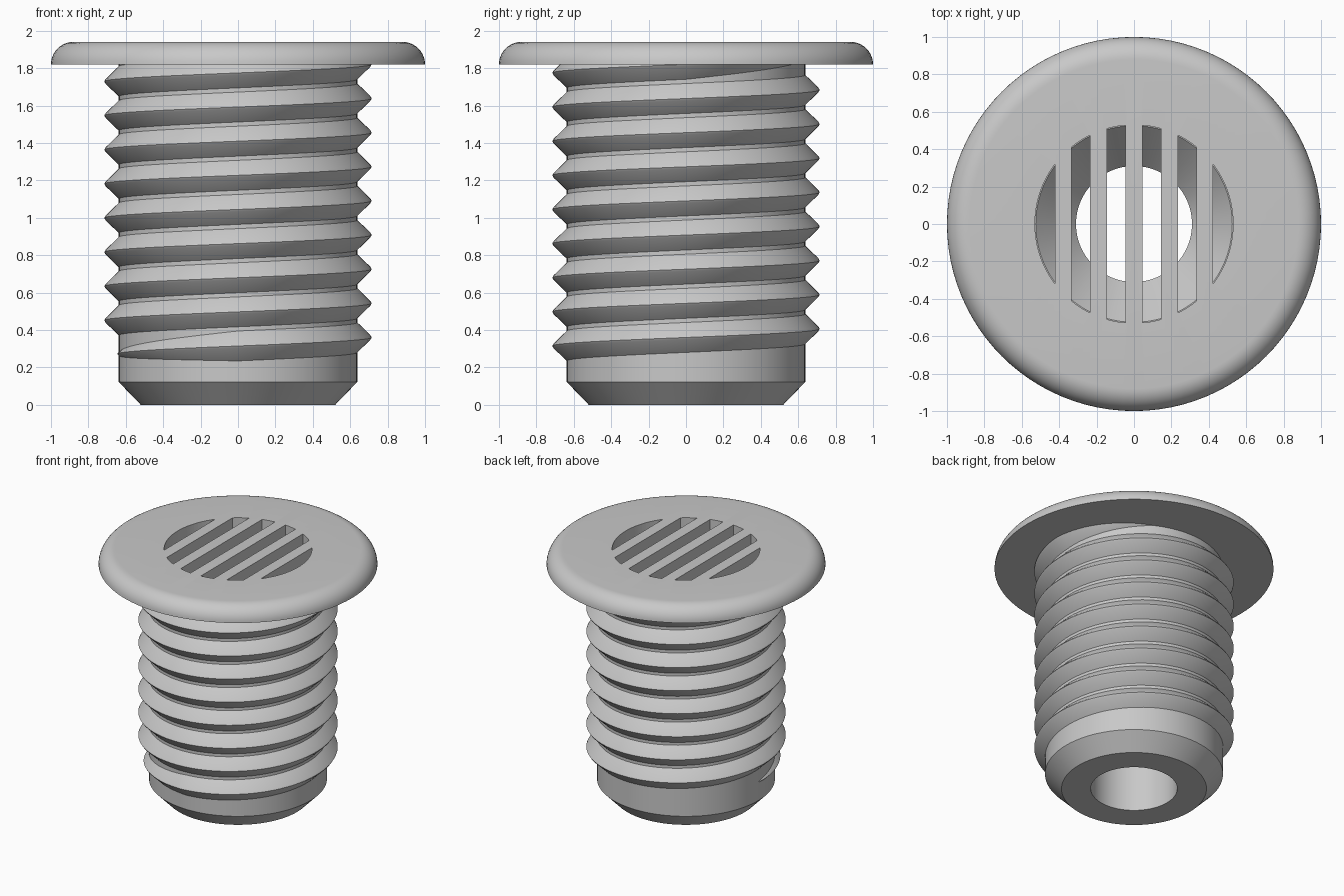
import bpy, bmesh
from math import sin, cos, pi, tau, sqrt, asin, radians

if "Cube" in bpy.data.objects:
    bpy.data.objects.remove(bpy.data.objects["Cube"], do_unlink=True)

SEGMENTS = 96
CORE_R, CREST_R = 0.638, 0.715
PITCH = 0.1825
GRILLE_R, BORE_R = 0.53, 0.31
PLATE_Z, TOP_Z = 1.82, 1.94

grey = bpy.data.materials.new("light grey")
grey.use_nodes = True
grey.diffuse_color = (0.58, 0.58, 0.58, 1)
grey.node_tree.nodes["Principled BSDF"].inputs["Base Color"].default_value = grey.diffuse_color


def make_object(name, bm):
    bmesh.ops.recalc_face_normals(bm, faces=bm.faces)
    mesh = bpy.data.meshes.new(name)
    bm.to_mesh(mesh)
    bm.free()
    mesh.materials.append(grey)
    obj = bpy.data.objects.new(name, mesh)
    bpy.context.collection.objects.link(obj)
    return obj


def smooth(obj):
    bpy.ops.object.select_all(action="DESELECT")
    obj.select_set(True)
    bpy.context.view_layer.objects.active = obj
    bpy.ops.object.shade_smooth_by_angle(angle=radians(28))


def lathe(name, profile):
    """Turn a closed (radius, height) outline around z; the ends may lie on the axis."""
    bm = bmesh.new()
    rings = []
    for r, z in profile:
        if r == 0:
            rings.append([bm.verts.new((0, 0, z))] * SEGMENTS)
        else:
            rings.append([bm.verts.new((r * cos(tau * i / SEGMENTS), r * sin(tau * i / SEGMENTS), z))
                          for i in range(SEGMENTS)])
    for a, b in zip(rings, rings[1:]):
        for i in range(SEGMENTS):
            j = (i + 1) % SEGMENTS
            bm.faces.new(list(dict.fromkeys((a[i], a[j], b[j], b[i]))))
    return make_object(name, bm)


# Hollow plug: bore, funnel, chamfered tip, barrel and rounded flange
fillet = TOP_Z - PLATE_Z
outline = [(0, PLATE_Z), (GRILLE_R, PLATE_Z), (BORE_R, 1.58), (BORE_R, 0),
           (0.52, 0), (CORE_R, 0.122), (CORE_R, PLATE_Z)]
outline += [(1 - fillet + fillet * cos(a * pi / 20), PLATE_Z + fillet * sin(a * pi / 20))
            for a in range(11)]
outline += [(0, TOP_Z)]
plug = lathe("plug_body", outline)

# Slot cutters: strips of the grille circle, mirrored left and right
bm = bmesh.new()
for side in (-1, 1):
    for x0, x1 in ((0.045, 0.145), (0.235, 0.335), (0.423, GRILLE_R)):
        steps = 10
        a0, a1 = asin(x0 / GRILLE_R), asin(x1 / GRILLE_R)
        arc = []
        for k in range(steps + 1):
            a = a0 + (a1 - a0) * k / steps
            arc.append((side * GRILLE_R * sin(a), GRILLE_R * cos(a)))
        lower = [(x, -y) for x, y in reversed(arc) if y > 1e-5]
        face = bm.faces.new([bm.verts.new((x, y, PLATE_Z - 0.005)) for x, y in arc + lower])
        grown = bmesh.ops.extrude_face_region(bm, geom=[face])["geom"]
        bmesh.ops.translate(bm, vec=(0, 0, 0.2),
                            verts=[v for v in grown if isinstance(v, bmesh.types.BMVert)])
cutter = make_object("slot_cutter", bm)
cutter.hide_render = True

cut = plug.modifiers.new("grille_slots", "BOOLEAN")
cut.operation = "DIFFERENCE"
cut.solver = "EXACT"
cut.object = cutter
bpy.context.view_layer.objects.active = plug
bpy.ops.object.modifier_apply(modifier=cut.name)
bpy.data.objects.remove(cutter, do_unlink=True)
smooth(plug)

# Screw thread: a V section swept up a helix, fading out at both ends
section = [(0.62, -0.082), (CORE_R, -0.08), (0.708, -0.012), (CREST_R, 0),
           (0.708, 0.012), (CORE_R, 0.08), (0.62, 0.082)]
start, end = -pi, 8 * tau + pi / 2
count = round((end - start) / tau * SEGMENTS)
bm = bmesh.new()
previous = None
for i in range(count + 1):
    angle = start + (end - start) * i / count
    fade = min(1, (angle - start) / (pi / 2), (end - angle) / (pi / 2))
    fade = max(0.02, sqrt(max(0, fade)) * 0.4 + fade * 0.6)
    z = 0.36 + PITCH * angle / tau
    ring = []
    for r, dz in section:
        radius = CORE_R + (r - CORE_R) * fade
        ring.append(bm.verts.new((radius * cos(angle), radius * sin(angle), z + dz * fade)))
    if previous:
        for k in range(len(ring)):
            j = (k + 1) % len(ring)
            bm.faces.new((previous[k], previous[j], ring[j], ring[k]))
    else:
        bm.faces.new(ring)
    previous = ring
bm.faces.new(previous)
thread = make_object("screw_thread", bm)
smooth(thread)
